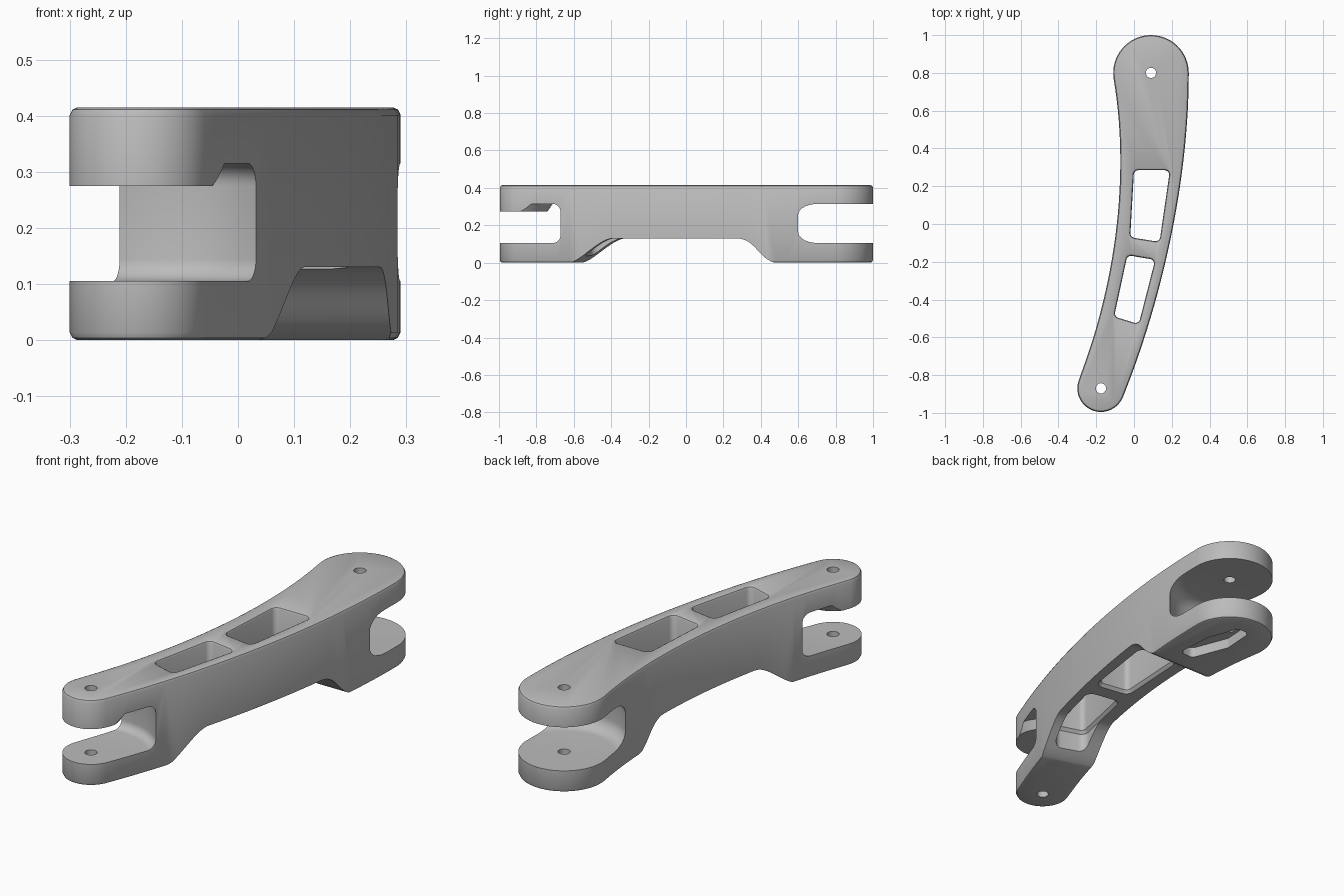
import bpy, bmesh, math
from mathutils import Vector
from mathutils.geometry import interpolate_bezier

if "Cube" in bpy.data.objects:
    bpy.data.objects.remove(bpy.data.objects["Cube"])

HEIGHT = 0.415
REAR, FRONT = Vector((0.09, 0.8)), Vector((-0.175, -0.87))   # pivot centres


def arc(c, r, a0, a1, n):
    return [Vector((c[0] + r * math.cos(a), c[1] + r * math.sin(a)))
            for a in (math.radians(a0 + (a1 - a0) * i / n) for i in range(n + 1))]


def bezier(a, b, c, d, n=28):
    return [p.to_2d() for p in interpolate_bezier(*(Vector((*p, 0)) for p in (a, b, c, d)), n)]


def offset(pts, d):
    """Grow a counter-clockwise outline by d."""
    out = []
    for i, p in enumerate(pts):
        t = (pts[(i + 1) % len(pts)] - pts[i - 1]).normalized()
        out.append(p + Vector((t.y, -t.x)) * d)
    return out


def rounded(corners, r):
    """Counter-clockwise polygon with filleted corners."""
    cs, out = [Vector(c) for c in corners], []
    for i, c in enumerate(cs):
        u, v = (cs[i - 1] - c).normalized(), (cs[(i + 1) % len(cs)] - c).normalized()
        half = u.angle(v) / 2
        centre = c + (u + v).normalized() * r / math.sin(half)
        mid = math.degrees(math.atan2(*(c - centre).yx))
        sweep = 90 - math.degrees(half)
        out += arc(centre, r, mid - sweep, mid + sweep, 6)
    return out


def loft(name, rings):
    """Solid through a stack of equal-length rings of 3D points."""
    bm = bmesh.new()
    vs = [[bm.verts.new(p) for p in ring] for ring in rings]
    n = len(vs[0])
    for a, b in zip(vs, vs[1:]):
        for i in range(n):
            j = (i + 1) % n
            bm.faces.new((a[i], a[j], b[j], b[i]))
    bm.faces.new(vs[0][::-1])
    bm.faces.new(vs[-1])
    bmesh.ops.recalc_face_normals(bm, faces=bm.faces)
    mesh = bpy.data.meshes.new(name)
    bm.to_mesh(mesh)
    bm.free()
    ob = bpy.data.objects.new(name, mesh)
    bpy.context.collection.objects.link(ob)
    return ob


def prism(name, pts, layers):
    """Stack of (z, growth) copies of an outline."""
    return loft(name, [[(*p, z) for p in offset(pts, d)] for z, d in layers])


def lathe(name, c, profile):
    """Stack of (radius, z) circles round a pivot."""
    return loft(name, [[(*p, z) for p in arc(c, r, 0, 360, 72)[:-1]] for r, z in profile])


# Arm body: curved plan outline with softened top and bottom rims
outline = (bezier((-0.06, -0.92), (0.15, -0.4), (0.29, 0.23), (0.29, 0.8))[:-1]
           + arc(REAR, 0.2, 0, 188, 32)[:-1]
           + bezier((-0.108, 0.77), (-0.02, 0.25), (-0.10, -0.33), (-0.295, -0.83))[:-1]
           + arc(FRONT, 0.125, 162, 336, 26)[:-1])
soft = [(0, -0.014), (0.004, -0.005), (0.014, 0)]
arm = prism("curved_arm", outline, soft + [(HEIGHT - z, d) for z, d in reversed(soft)])

cutters = []

# Lightening windows with flared rims
for corners in ([(0, 0.285), (-0.02, -0.07), (0.135, -0.095), (0.19, 0.285)],
                [(-0.035, -0.165), (-0.105, -0.49), (0.025, -0.53), (0.112, -0.19)]):
    cutters.append(prism("window_cutter", rounded(corners, 0.025),
                         [(-0.1, 0.012), (0.13, 0.012), (0.145, 0), (HEIGHT - 0.012, 0),
                          (HEIGHT - 0.004, 0.004), (HEIGHT, 0.012), (HEIGHT + 0.1, 0.012)]))


def slot_profile(r, fillet, low, high):
    lower = arc((r - fillet, low + fillet), fillet, -90, 0, 7)
    upper = arc((r - fillet, high - fillet), fillet, 0, 90, 7)
    return [tuple(p) for p in lower + upper]


# Fork slots; the front one leaves a raised boss under its upper lug
cutters.append(lathe("rear_slot_cutter", REAR, slot_profile(0.28, 0.065, 0.105, 0.315)))
cutters.append(lathe("front_slot_cutter", FRONT, slot_profile(0.287, 0.04, 0.105, 0.315)
                     + [(0.157, 0.315), (0.13, 0.275)]))

# Underside relief with S-shaped ramps, the front ramp square to the curve
profile = ([Vector((-0.62, -0.1))]
           + bezier((-0.62, -0.003), (-0.55, 0), (-0.44, 0.13), (-0.36, 0.13), 14)
           + bezier((0.27, 0.13), (0.38, 0.13), (0.39, 0), (0.5, -0.003), 14)
           + [Vector((0.5, -0.1))])
cutters.append(loft("relief_cutter",
                    [[(x, y - (0.27 * x if y < 0 else 0), z) for y, z in profile]
                     for x in (-0.5, 0.5)]))

# Pivot holes
for c in (REAR, FRONT):
    cutters.append(lathe("pin_hole_cutter", c, [(0.027, -0.1), (0.027, 0.6)]))

# Long drive pocket under the rear lower lug
horn = rounded([(0.11, 0.55), (0.185, 0.555), (0.172, 0.74), (0.115, 0.895),
                (0.05, 0.89), (0.04, 0.73)], 0.027)
cutters.append(prism("pocket_cutter", horn, [(-0.1, 0), (0.05, 0)]))

# Cut everything out of the arm
bpy.context.view_layer.objects.active = arm
arm.select_set(True)
for cutter in cutters:
    cutter.hide_render = True
    mod = arm.modifiers.new(cutter.name, 'BOOLEAN')
    mod.operation, mod.solver, mod.object = 'DIFFERENCE', 'EXACT', cutter
    bpy.ops.object.modifier_apply(modifier=mod.name)
    bpy.data.objects.remove(cutter)

# Single matte grey
grey = bpy.data.materials.new("plain_grey")
grey.use_nodes = True
colour = (0.5, 0.5, 0.5, 1)
grey.diffuse_color = colour
grey.node_tree.nodes["Principled BSDF"].inputs["Base Color"].default_value = colour
arm.data.materials.clear()
arm.data.materials.append(grey)
bpy.ops.object.shade_smooth_by_angle(angle=math.radians(35))
